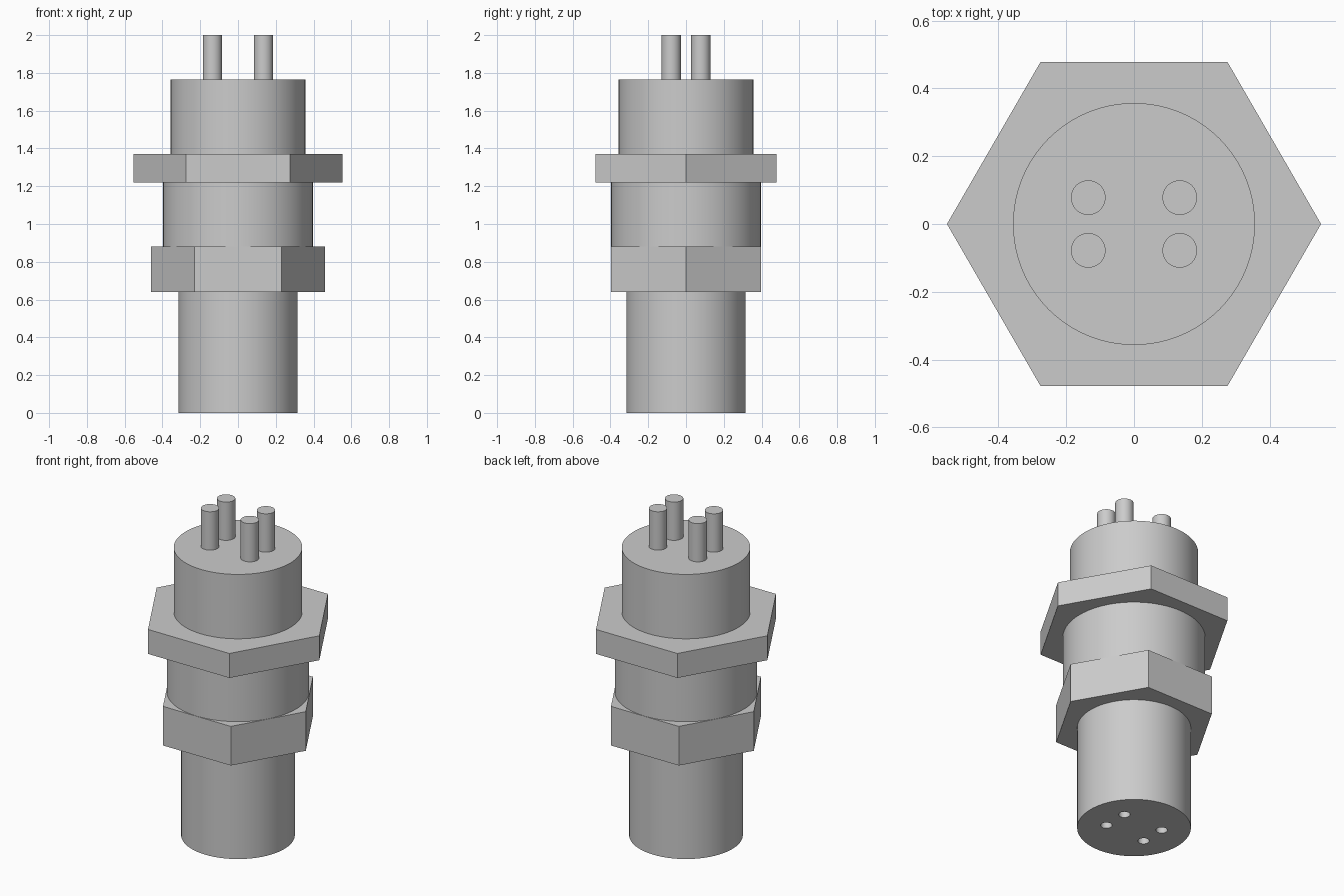
import bpy
import bmesh
from math import cos, sin, pi, radians

cube = bpy.data.objects.get("Cube")
if cube:
    bpy.data.objects.remove(cube, do_unlink=True)

grey = bpy.data.materials.new("plain_grey")
grey.use_nodes = True
COLOUR = (0.6, 0.6, 0.6, 1)
grey.diffuse_color = COLOUR
grey.node_tree.nodes["Principled BSDF"].inputs["Base Color"].default_value = COLOUR


def prism(name, radius, bottom, top, sides=96, x=0, y=0):
    """Upright prism with its first corner on the +x side."""
    bm = bmesh.new()
    ring = [bm.verts.new((x + radius * cos(2 * pi * i / sides),
                          y + radius * sin(2 * pi * i / sides), bottom))
            for i in range(sides)]
    base = bm.faces.new(ring)
    new = bmesh.ops.extrude_face_region(bm, geom=[base], use_keep_orig=True)["geom"]
    bmesh.ops.translate(bm, vec=(0, 0, top - bottom),
                        verts=[v for v in new if isinstance(v, bmesh.types.BMVert)])
    bmesh.ops.recalc_face_normals(bm, faces=bm.faces)
    mesh = bpy.data.meshes.new(name)
    bm.to_mesh(mesh)
    bm.free()
    mesh.materials.append(grey)
    obj = bpy.data.objects.new(name, mesh)
    bpy.context.collection.objects.link(obj)
    return obj


def select(obj):
    bpy.ops.object.select_all(action="DESELECT")
    obj.select_set(True)
    bpy.context.view_layer.objects.active = obj


# Stacked body, bottom to top
lower_barrel = prism("lower_barrel", 0.316, 0, 0.64)
lower_nut = prism("lower_hex_nut", 0.46, 0.64, 0.88, sides=6)
collar = prism("middle_collar", 0.396, 0.88, 1.22)
flange = prism("upper_hex_flange", 0.552, 1.22, 1.37, sides=6)
upper_barrel = prism("upper_barrel", 0.357, 1.37, 1.765)
round_parts = [lower_barrel, collar, upper_barrel]

# Four pins on top, with a narrow socket bored below each one
PIN_X, PIN_Y = 0.135, 0.078
for side, sx in (("left", 1), ("right", -1)):
    for end, sy in (("front", -1), ("back", 1)):
        x, y = sx * PIN_X, sy * PIN_Y
        round_parts.append(prism(f"{end}_{side}_pin", 0.051, 1.765, 2, 48, x, y))
        cutter = prism("socket_cutter", 0.032, -0.1, 0.24, 32, x, y)
        cutter.hide_render = True
        bore = lower_barrel.modifiers.new("socket", "BOOLEAN")
        bore.operation = "DIFFERENCE"
        bore.solver = "EXACT"
        bore.object = cutter
        select(lower_barrel)
        bpy.ops.object.modifier_apply(modifier=bore.name)
        bpy.data.objects.remove(cutter, do_unlink=True)

# Smooth walls with crisp rims
for part in round_parts:
    select(part)
    bpy.ops.object.shade_smooth_by_angle(angle=radians(30))
